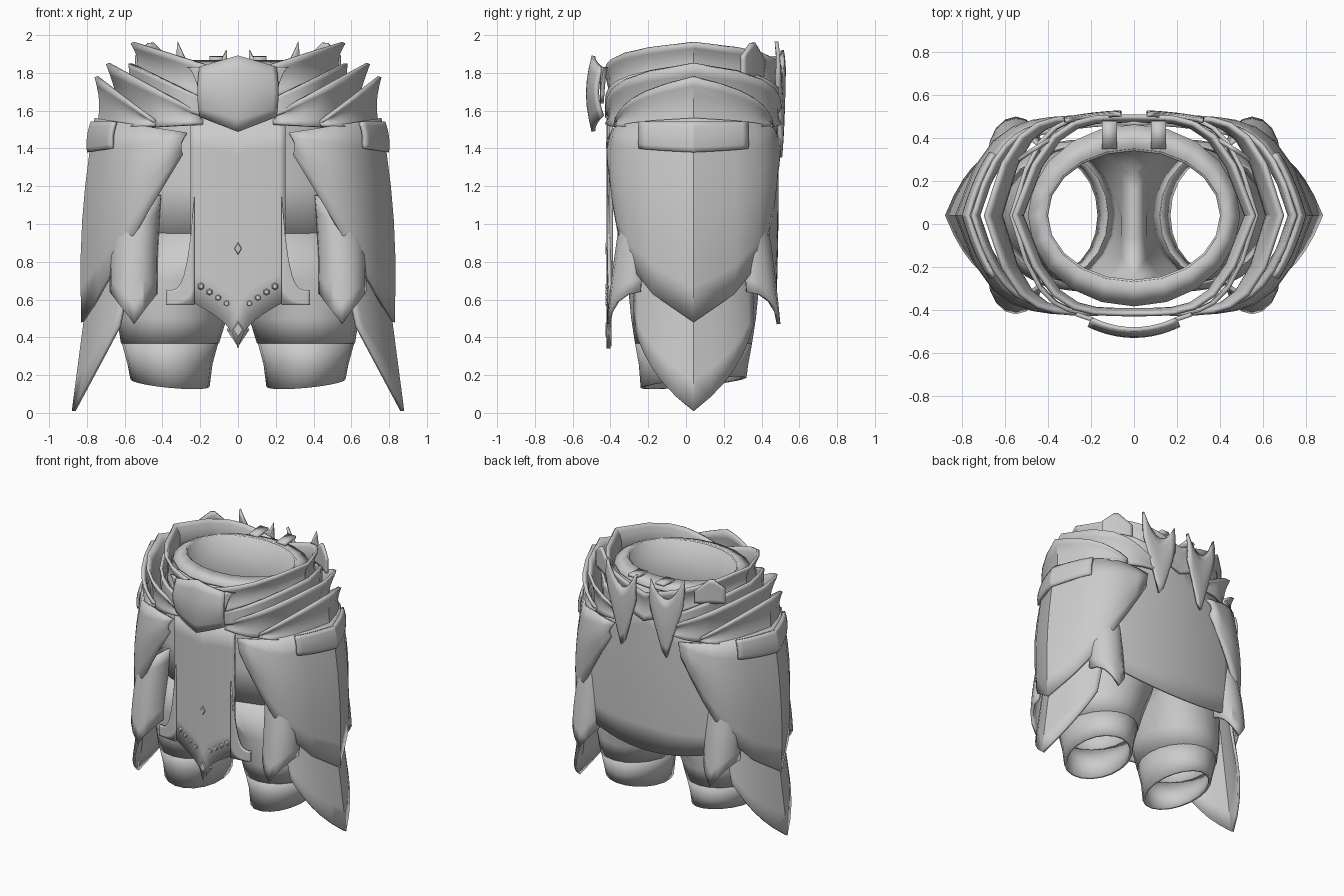
import bpy, bmesh, math
from mathutils import Vector

if "Cube" in bpy.data.objects:
    bpy.data.objects.remove(bpy.data.objects["Cube"])

MID = .04  # fore-and-aft centre of the hip armour
GREY = (.6, .6, .6, 1)

steel = bpy.data.materials.new("plain_grey")
steel.use_nodes = True
steel.diffuse_color = GREY
steel.node_tree.nodes["Principled BSDF"].inputs["Base Color"].default_value = GREY


def finish(name, bm, thick=.02, mirror=True):
    """Turn a bmesh into a shaded, optionally mirrored and thickened object."""
    bmesh.ops.remove_doubles(bm, verts=bm.verts, dist=.0005)
    bmesh.ops.recalc_face_normals(bm, faces=bm.faces)
    mesh = bpy.data.meshes.new(name)
    bm.to_mesh(mesh)
    bm.free()
    mesh.materials.append(steel)
    obj = bpy.data.objects.new(name, mesh)
    bpy.context.collection.objects.link(obj)
    if mirror:
        obj.modifiers.new("mirror", "MIRROR").use_clip = True
    if thick:
        solid = obj.modifiers.new("thickness", "SOLIDIFY")
        solid.thickness = thick
        solid.offset = 0
    bpy.ops.object.select_all(action="DESELECT")
    obj.select_set(True)
    bpy.context.view_layer.objects.active = obj
    bpy.ops.object.shade_smooth_by_angle(angle=math.radians(30))


def skin(name, lines, thick=.02, mirror=True):
    """Skin a list of equally long point lists."""
    bm = bmesh.new()
    rows = [[bm.verts.new(point) for point in line] for line in lines]
    for a, b in zip(rows, rows[1:]):
        for i in range(len(a) - 1):
            bm.faces.new((a[i], a[i + 1], b[i + 1], b[i]))
    finish(name, bm, thick, mirror)


def mix(a, b, t):
    return a + (b - a) * t


def column(top, bottom, bulge, rows=6):
    """Vertical run of points that bows away from the body axis."""
    points = []
    for i in range(rows + 1):
        p = Vector(top).lerp(Vector(bottom), i / rows)
        out = Vector((p.x, p.y - MID, 0)).normalized()
        points.append(p + out * bulge * math.sin(math.pi * i / rows))
    return points


def wrap(name, top, bottom, stop, depth=.46, bulge=0, keel=6, steps=6):
    """Plate wrapped round one hip; an edge is (reach, height at keel, height at ends)."""
    lines = []
    for i in range(-steps, steps + 1):
        u = abs(i) / steps
        x = mix(1, stop, u)
        y = MID + math.copysign(depth * (1 - x ** keel), i)
        ends = [(reach * x, y, mix(high, low, u)) for reach, high, low in (top, bottom)]
        lines.append(column(*ends, bulge))
    skin(name, lines)


def panel(name, start, end, top, bottom, y, curve, bulge=0, steps=8):
    """Facing panel whose edges are rules of x; curve bends its sides back."""
    lines = []
    for i in range(steps + 1):
        x = mix(start, end, i / steps)
        depth = y + curve * x * x
        lines.append(column((x, depth, top(x)), (x, depth, bottom(x)), bulge))
    skin(name, lines)


def ring(z, centre, width, depth, inner=0, slant=0, sides=20):
    """Ring, flattened where it would pass the inner limit; slant lifts outside and back."""
    points = []
    for i in range(sides + 1):
        a = math.tau * i / sides
        x = max(inner, centre + width * math.cos(a))
        y = depth * math.sin(a)
        points.append((x, MID + y, z + slant * (x - centre + y)))
    return points


# Trouser legs, open cuffs and the hip shell up to the waist opening
skin("leg_cuffs", [ring(.16, .36, .2, .27, slant=.1), ring(.26, .36, .215, .28),
                   ring(.37, .36, .245, .3)])
skin("trouser_legs", [ring(.37, .36, .25, .3), ring(.5, .35, .28, .32, inner=.07),
                      ring(.7, .3, .34, .34, inner=.05), ring(.95, 0, .64, .36)])
skin("hip_shell", [ring(.95, 0, .64, .36, inner=-1), ring(1.2, 0, .6, .36, inner=-1),
                   ring(1.5, 0, .53, .36, inner=-1), ring(1.86, 0, .41, .31, inner=-1)],
     mirror=False)
skin("waist_lip", [ring(1.86, 0, .41, .31, inner=-1), ring(1.82, 0, .49, .42, inner=-1)],
     mirror=False)

# Layered waist bands, each peaking at the hip
wrap("waist_belt", top=(.56, 1.96, 1.79), bottom=(.53, 1.8, 1.58), stop=0, bulge=-.02, keel=4)
wrap("inner_band", top=(.57, 1.85, 1.66), bottom=(.56, 1.7, 1.56), stop=.3, keel=5)
wrap("middle_band", top=(.69, 1.85, 1.59), bottom=(.62, 1.5, 1.53), stop=.3, bulge=-.02)
wrap("hip_cap", top=(.75, 1.78, 1.55), bottom=(.74, 1.5, 1.52), stop=.6, depth=.44, bulge=-.02)

# Side armour: rim, large pointed plate and lower spike plate
wrap("hip_rim", top=(.77, 1.54, 1.54), bottom=(.79, 1.38, 1.4), stop=.84, depth=.44, bulge=.01)
wrap("side_plate", top=(.75, 1.56, 1.48), bottom=(.82, .48, 1.37), stop=.36, depth=.43, bulge=.03)
wrap("lower_spike_plate", top=(.74, 1, .9), bottom=(.87, .01, .46), stop=.72, depth=.36)

# Rounded thigh guards emerging from under each side plate, front and back
for name, side in (("front_thigh_guard", -1), ("back_thigh_guard", 1)):
    guard = []
    for i in range(9):
        a = math.pi * i / 8
        x, round_out = .53 + .12 * math.cos(a), math.sin(a)
        upper = (x, MID + side * (.24 + .13 * round_out), 1.15 - .6 * (x - .42))
        lower = (x + .02, MID + side * (.28 + .17 * round_out), .47 + .17 * abs(math.cos(a)))
        guard.append(column(upper, lower, bulge=.01))
    skin(name, guard)

# Cloth panels with pointed and flared hems
panel("front_cloth", 0, .25, top=lambda x: 1.56, bottom=lambda x: .34 + .5 * math.sqrt(x),
      y=-.41, curve=.2)
panel("front_cloth_corner", .23, .38, top=lambda x: .65 + .5 * ((.38 - x) / .15) ** 4,
      bottom=lambda x: .57, y=-.42, curve=.2)
panel("back_cloth", 0, .52, top=lambda x: 1.75 - .5 * x, bottom=lambda x: .59 + .3 * x * x,
      y=.47, curve=-.25, bulge=.01)

# Front crest with a keel down the middle and wings over the belt
panel("front_crest", 0, .2, top=lambda x: 1.89 - .3 * x, bottom=lambda x: 1.49 + .4 * x,
      y=-.49, curve=1.2, bulge=.03)
panel("crest_wing", .19, .27, top=lambda x: 1.83, bottom=lambda x: 1.83 - 30 * (.27 - x) ** 2,
      y=-.47, curve=.7)

# Back claws with horned tops, and the outer horns beside them
panel("back_claw", .06, .32, top=lambda x: 1.79 + 9 * (x - .18) ** 2,
      bottom=lambda x: 1.32 + 3.3 * abs(x - .18), y=.51, curve=-.3, bulge=.01)
panel("rear_horn", .36, .54, top=lambda x: 1.97 - abs(x - .46),
      bottom=lambda x: 1.78, y=.5, curve=-.7)


def gem(name, x, z, width, height, sides, mirror):
    """Faceted stone set on the front cloth."""
    bm = bmesh.new()
    bmesh.ops.create_cone(bm, segments=sides, radius1=1, radius2=.4, depth=1, cap_ends=True)
    for v in bm.verts:
        v.co = (x + v.co.x * width, -.41 - v.co.z * .03, z + v.co.y * height)
    finish(name, bm, thick=0, mirror=mirror)


gem("cloth_gem", 0, .87, .04, .07, sides=4, mirror=False)
gem("tip_gem", 0, .44, .06, .09, sides=4, mirror=False)
for i in range(4):
    gem("cloth_stud", .06 + .045 * i, .58 + .03 * i, .03, .03, sides=6, mirror=True)

# Straps joining the claws to the waist
skin("rear_strap", [[(x, .35, 1.87), (x, .48, 1.88)] for x in (.08, .15)])
